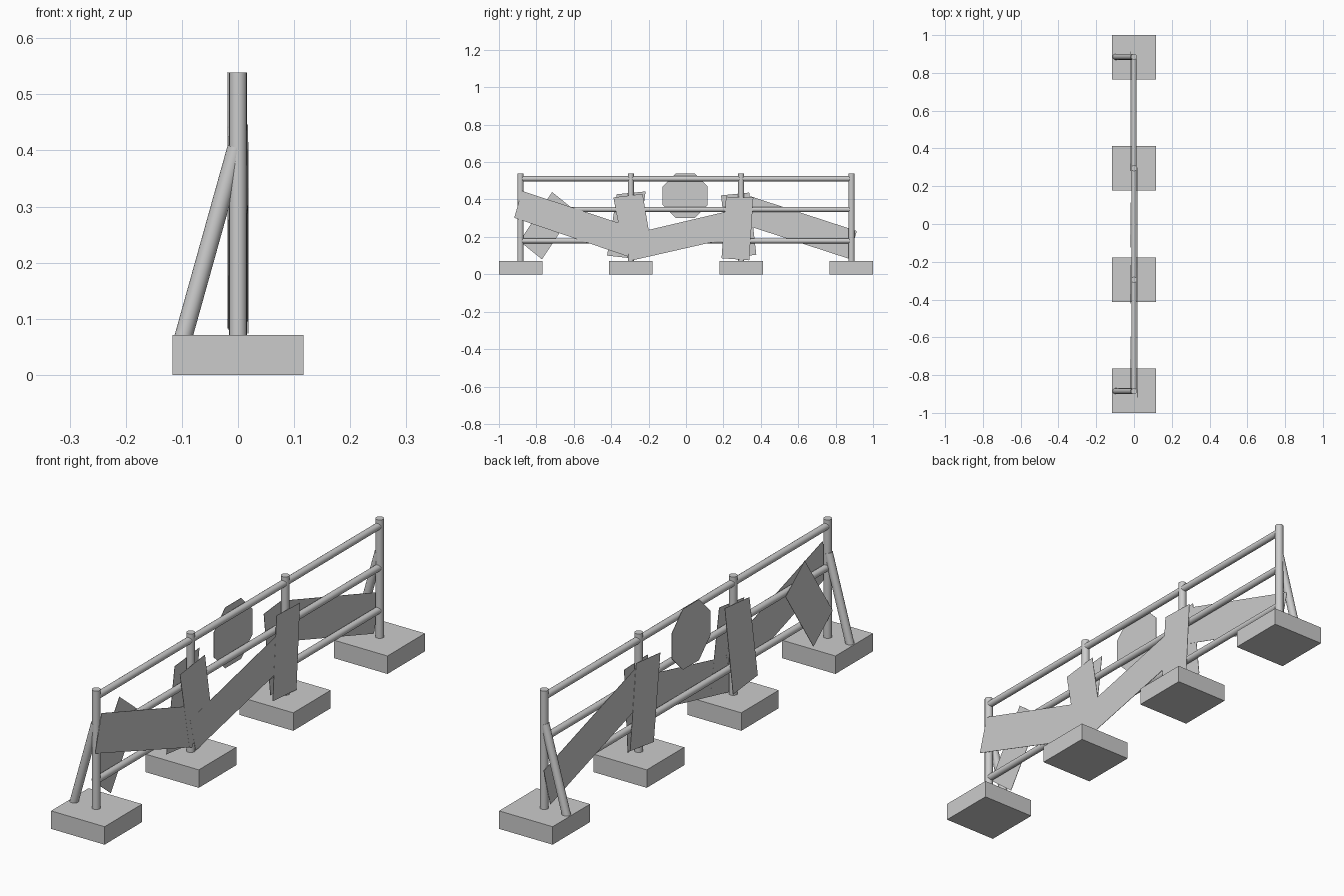
import bpy, bmesh
from mathutils import Vector

if "Cube" in bpy.data.objects:
    bpy.data.objects.remove(bpy.data.objects["Cube"])

POST_Y = (-0.885, -0.295, 0.295, 0.885)


def finish(name, bm):
    bmesh.ops.recalc_face_normals(bm, faces=bm.faces)
    mesh = bpy.data.meshes.new(name)
    bm.to_mesh(mesh)
    bm.free()
    obj = bpy.data.objects.new(name, mesh)
    bpy.context.collection.objects.link(obj)
    return obj


def tube(name, a, b, radius, sides=16):
    a, b = Vector(a), Vector(b)
    bpy.ops.mesh.primitive_cylinder_add(vertices=sides, radius=radius,
                                        depth=(b - a).length, location=(a + b) / 2)
    obj = bpy.context.object
    obj.name = name
    obj.rotation_euler = (b - a).to_track_quat('Z', 'Y').to_euler()
    bpy.ops.object.shade_smooth_by_angle()


def plate(name, x, outline, thick=0.0015):
    # thin sheet in the YZ plane
    bm = bmesh.new()
    face = bm.faces.new([bm.verts.new((x - thick / 2, y, z)) for y, z in outline])
    ext = bmesh.ops.extrude_face_region(bm, geom=[face])
    moved = [v for v in ext["geom"] if isinstance(v, bmesh.types.BMVert)]
    bmesh.ops.translate(bm, verts=moved, vec=(thick, 0, 0))
    finish(name, bm)


# foot blocks and posts
for i, y in enumerate(POST_Y):
    bm = bmesh.new()
    bmesh.ops.create_cube(bm, size=1)
    bmesh.ops.scale(bm, verts=bm.verts, vec=(0.234, 0.234, 0.071))
    block = finish(f"foot_block_{i}", bm)
    block.location = (0, max(-0.883, min(0.883, y)), 0.0355)
    tube(f"post_{i}", (0, y, 0.06), (0, y, 0.539), 0.016)

# horizontal rails
for i, z in enumerate((0.179, 0.347, 0.511)):
    tube(f"rail_{i}", (0, -0.885, z), (0, 0.885, z), 0.0135)

# slanted braces behind the end posts
for side in (-1, 1):
    tube("brace", (-0.1, side * 0.885, 0.058), (-0.003, side * 0.885, 0.405), 0.016)

# boards on the +x side
plate("front_board_left", 0.0172,
      [(-0.877, 0.446), (-0.918, 0.302), (-0.31, 0.095), (-0.27, 0.245)])
plate("front_board_middle", 0.0178,
      [(-0.29, 0.074), (0.30, 0.208), (0.265, 0.347), (-0.325, 0.208)])
plate("front_board_upright_left", 0.0175,
      [(-0.388, 0.411), (-0.232, 0.43), (-0.18, 0.12), (-0.33, 0.105)])
plate("front_board_upright_right", 0.0182,
      [(0.214, 0.415), (0.36, 0.41), (0.338, 0.075), (0.19, 0.086)])

# boards on the -x side
plate("back_board_short", -0.0175,
      [(-0.716, 0.44), (-0.596, 0.343), (-0.77, 0.08), (-0.89, 0.177)])
plate("back_board_right", -0.0172,
      [(0.32, 0.425), (0.913, 0.232), (0.872, 0.083), (0.28, 0.276)])
plate("back_board_upright_left", -0.0178,
      [(-0.37, 0.428), (-0.216, 0.443), (-0.268, 0.083), (-0.422, 0.1)])
plate("back_board_upright_right", -0.0182,
      [(0.187, 0.422), (0.338, 0.437), (0.376, 0.105), (0.228, 0.085)])

# octagonal sign
R, F = 0.12, 0.05
plate("octagon_sign", -0.0178,
      [(y - 0.005, z + 0.42) for y, z in
       ((F, R), (R, F), (R, -F), (F, -R), (-F, -R), (-R, -F), (-R, F), (-F, R))])
